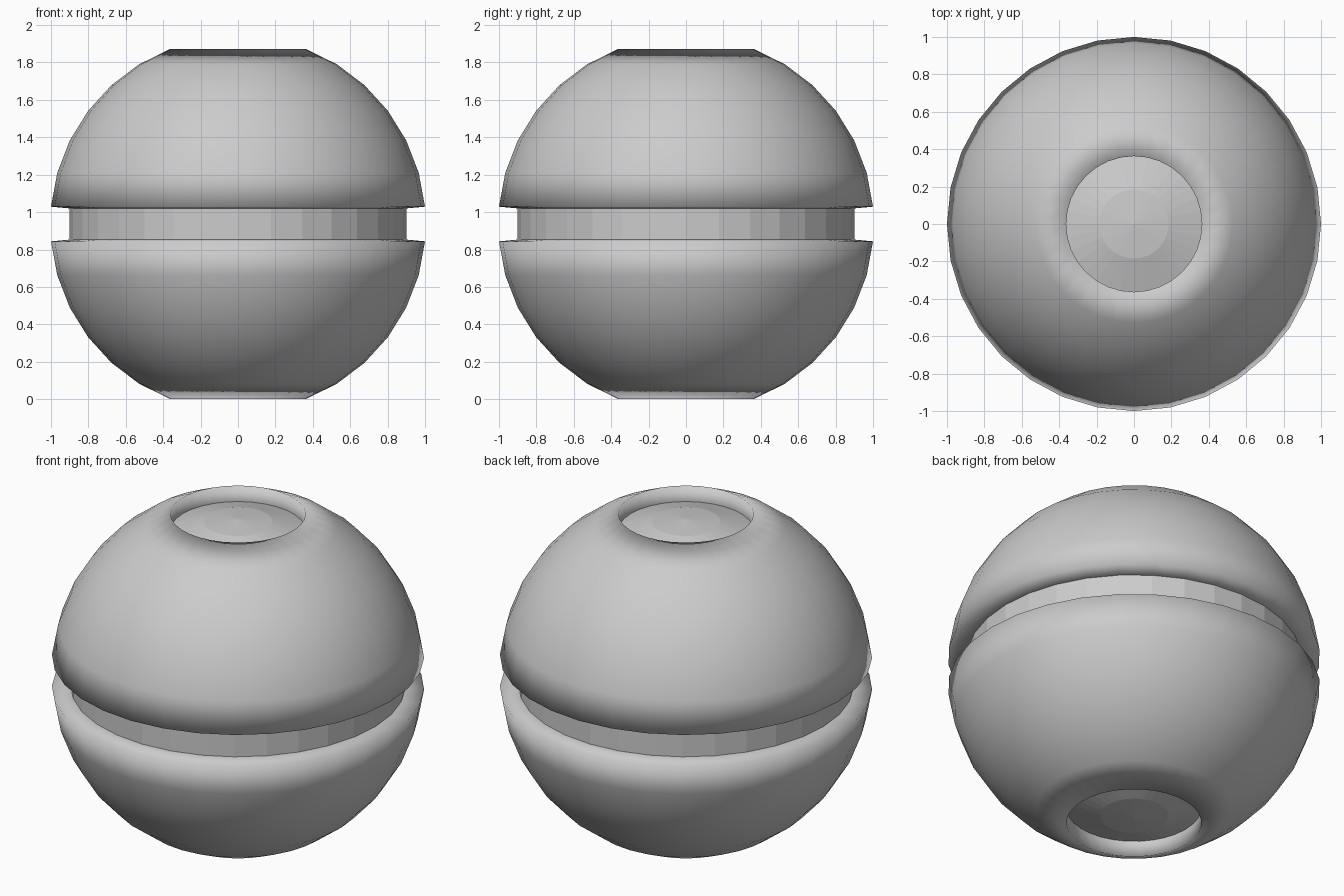
import bpy, bmesh
from math import sin, cos, pi

cube = bpy.data.objects.get("Cube")
if cube:
    bpy.data.objects.remove(cube, do_unlink=True)

SEGMENTS, RINGS = 32, 17
STEP = pi / RINGS
RADIUS = 1 / sin(8 * STEP)
CENTRE = RADIUS * cos(2 * STEP)   # flattened poles rest on the ground
INSET = 0.9                       # groove floor as a share of the radius
RECESS = 0.095                    # depth of the round pole recesses

grey = bpy.data.materials.new("plain grey")
grey.use_nodes = True
colour = (0.6, 0.6, 0.6, 1)
grey.diffuse_color = colour
grey.node_tree.nodes["Principled BSDF"].inputs["Base Color"].default_value = colour


def ring_point(k, scale=1.0, drop=0.0):
    """Radius and height of ring k counted from the top pole."""
    r = RADIUS * scale
    return r * sin(k * STEP), r * cos(k * STEP) - drop


def lathe(name, profile, smooth, flip=False):
    """Turn a top-to-bottom profile around z; flip mirrors it downward."""
    bm = bmesh.new()
    rows = []
    for r, z in profile:
        z = CENTRE + (-z if flip else z)
        if r < 1e-5:
            rows.append([bm.verts.new((0, 0, z))] * SEGMENTS)
        else:
            rows.append([bm.verts.new((r * cos(2 * pi * i / SEGMENTS),
                                       r * sin(2 * pi * i / SEGMENTS), z))
                         for i in range(SEGMENTS)])
    for a, b in zip(rows, rows[1:]):
        for i in range(SEGMENTS):
            j = (i + 1) % SEGMENTS
            corners = list(dict.fromkeys((a[i], b[i], b[j], a[j])))
            face = bm.faces.new(corners[::-1] if flip else corners)
            face.smooth = smooth
    mesh = bpy.data.meshes.new(name)
    bm.to_mesh(mesh)
    bm.free()
    mesh.materials.append(grey)
    obj = bpy.data.objects.new(name, mesh)
    bpy.context.collection.objects.link(obj)
    return obj


# Shell halves with recess wall and groove wall, plus faceted recess floors
shell = [ring_point(2, drop=RECESS)]
shell += [ring_point(k) for k in range(2, 9)]
shell.append(ring_point(8, INSET))
floor = [ring_point(k, drop=RECESS) for k in range(3)]
for side, flip in (("upper", False), ("lower", True)):
    lathe(side + "_shell", shell, True, flip)
    lathe(side + "_recess_floor", floor, False, flip)

# Faceted band at the bottom of the groove
lathe("groove_band", [ring_point(8, INSET), ring_point(9, INSET)], False)
